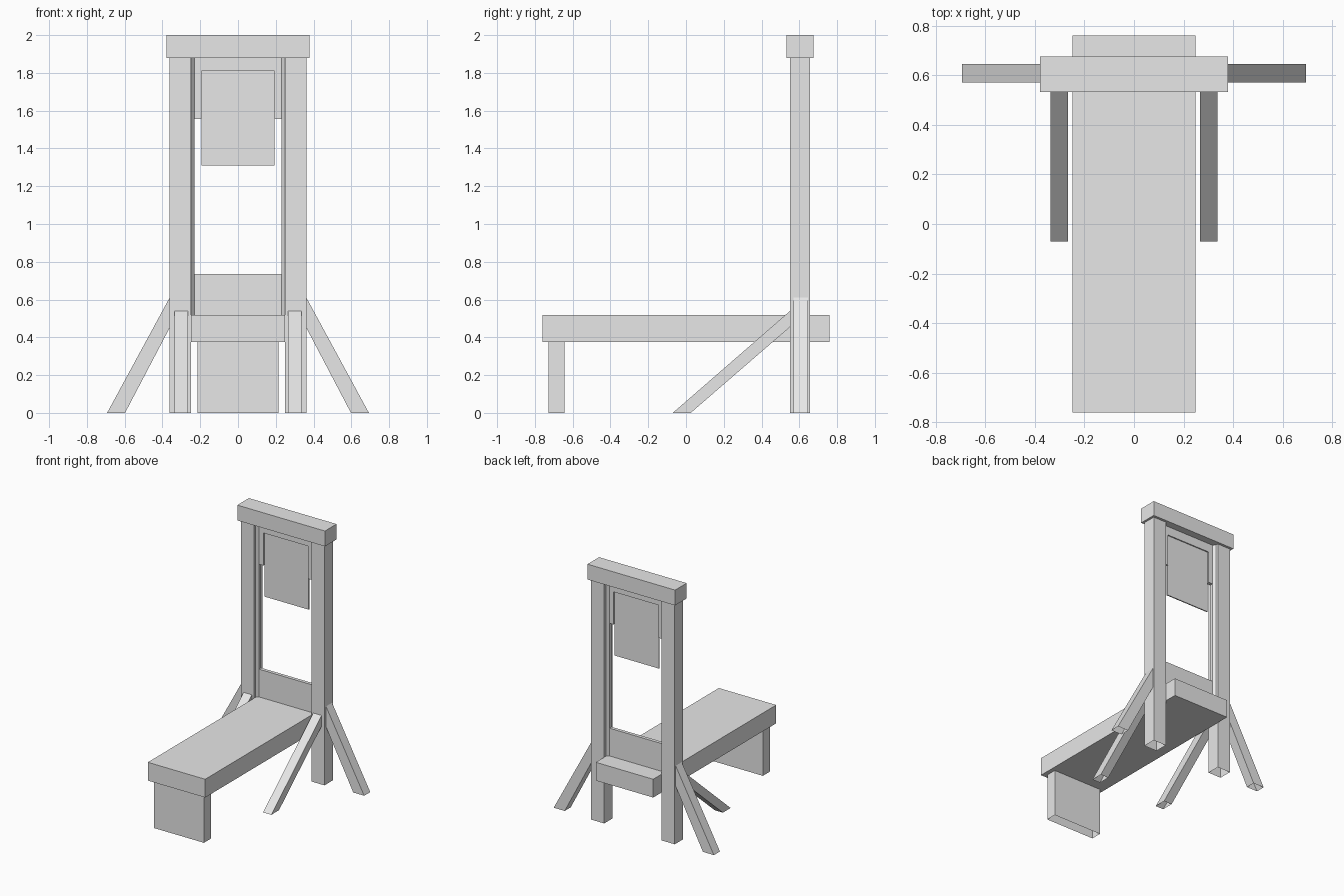
import bpy
import bmesh

default = bpy.data.objects.get("Cube")
if default:
    bpy.data.objects.remove(default, do_unlink=True)

GREY = (0.8, 0.8, 0.8, 1.0)
grey = bpy.data.materials.new("plain_grey")
grey.use_nodes = True
grey.diffuse_color = GREY
grey.node_tree.nodes["Principled BSDF"].inputs["Base Color"].default_value = GREY


def prism(name, profile, axis, start, end, open_ground=False):
    """Extrude a 2D profile along an axis; optionally leave the ground end open."""
    def place(p, d):
        a, b = p
        return {"x": (d, a, b), "y": (a, d, b), "z": (a, b, d)}[axis]

    bm = bmesh.new()
    face = bm.faces.new([bm.verts.new(place(p, start)) for p in profile])
    extruded = bmesh.ops.extrude_face_region(bm, geom=[face], use_keep_orig=True)
    for v in extruded["geom"]:
        if isinstance(v, bmesh.types.BMVert):
            v.co["xyz".index(axis)] = end
    bmesh.ops.recalc_face_normals(bm, faces=bm.faces)
    if open_ground:
        ground = [f for f in bm.faces if all(v.co.z < 0.001 for v in f.verts)]
        bmesh.ops.delete(bm, geom=ground, context="FACES")
    mesh = bpy.data.meshes.new(name)
    bm.to_mesh(mesh)
    bm.free()
    mesh.materials.append(grey)
    obj = bpy.data.objects.new(name, mesh)
    bpy.context.collection.objects.link(obj)
    return obj


def box(name, x, y, z, open_ground=False):
    corners = [(x[0], y[0]), (x[1], y[0]), (x[1], y[1]), (x[0], y[1])]
    return prism(name, corners, "z", z[0], z[1], open_ground)


# Bench and its front support
box("bench_top", (-0.248, 0.248), (-0.76, 0.76), (0.375, 0.518))
box("bench_leg", (-0.215, 0.215), (-0.728, -0.643), (0, 0.375), True)

# Beam across the posts
box("top_beam", (-0.379, 0.379), (0.533, 0.676), (1.88, 2.0))

for side, s in (("left", 1), ("right", -1)):
    # Upright post with a bevelled guide rail on its inner face
    box(side + "_post", sorted((s * 0.248, s * 0.362)), (0.551, 0.656), (0, 1.88), True)
    rail = [(0.248, 0.57), (0.231, 0.59), (0.231, 0.617), (0.248, 0.637)]
    prism(side + "_guide_rail", [(s * x, y) for x, y in rail], "z", 0.518, 1.88)

    # Sloping braces to the side and to the front
    side_brace = [(0.693, 0), (0.598, 0), (0.362, 0.45), (0.362, 0.61)]
    prism(side + "_side_brace", [(s * x, z) for x, z in side_brace],
          "y", 0.57, 0.645, True)
    front_brace = [(-0.07, 0), (0.025, 0), (0.551, 0.455), (0.551, 0.54)]
    prism(side + "_front_brace", front_brace, "x", s * 0.266, s * 0.337, True)

# Board closing the gap above the bench
box("lower_board", (-0.231, 0.231), (0.59, 0.617), (0.518, 0.735))

# Notched carrier with a thin plate set into it
carrier = [(-0.231, 1.88), (-0.231, 1.555), (-0.194, 1.555), (-0.194, 1.81),
           (0.194, 1.81), (0.194, 1.555), (0.231, 1.555), (0.231, 1.88)]
prism("plate_carrier", carrier, "y", 0.59, 0.617)
box("hanging_plate", (-0.192, 0.192), (0.599, 0.608), (1.31, 1.81))
